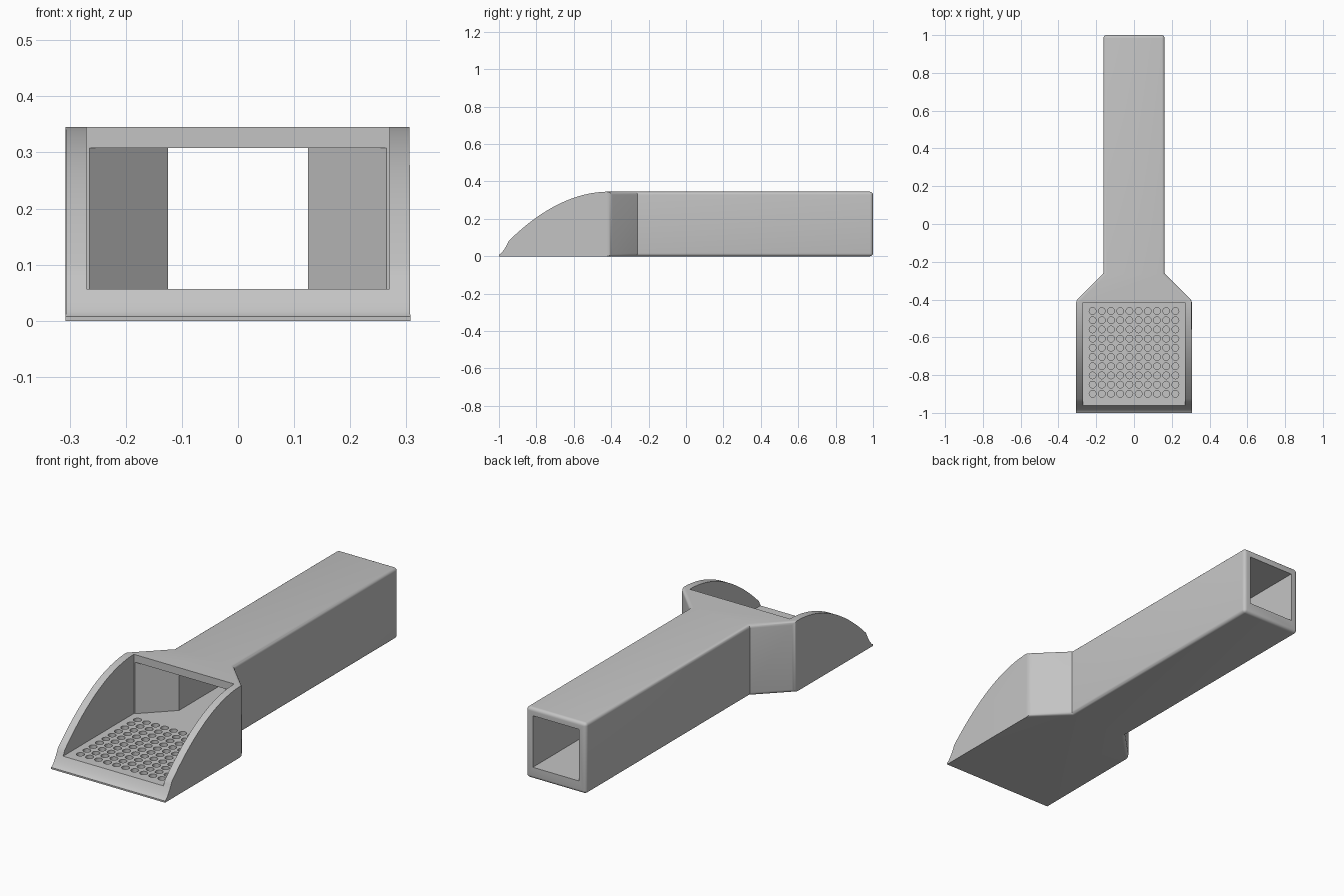
import bpy, bmesh, math
from mathutils import Matrix, Vector

cube = bpy.data.objects.get("Cube")
if cube:
    bpy.data.objects.remove(cube, do_unlink=True)

HEIGHT, FLOOR, CEILING = 0.345, 0.057, 0.308
FLARE_Y, NECK_Y = -0.405, -0.26

grey = bpy.data.materials.new("light grey")
grey.use_nodes = True
colour = (0.55, 0.55, 0.55, 1)
grey.diffuse_color = colour
grey.node_tree.nodes["Principled BSDF"].inputs["Base Color"].default_value = colour


def prism(points, offset):
    """Closed bmesh from a polygon of 3D points swept by offset."""
    bm = bmesh.new()
    face = bm.faces.new([bm.verts.new(p) for p in points])
    swept = bmesh.ops.extrude_face_region(bm, geom=[face])["geom"]
    verts = [v for v in swept if isinstance(v, bmesh.types.BMVert)]
    bmesh.ops.translate(bm, verts=verts, vec=offset)
    bmesh.ops.recalc_face_normals(bm, faces=bm.faces)
    return bm


def make_object(name, bm):
    mesh = bpy.data.meshes.new(name)
    bm.to_mesh(mesh)
    bm.free()
    mesh.materials.append(grey)
    obj = bpy.data.objects.new(name, mesh)
    bpy.context.collection.objects.link(obj)
    return obj


def plan(wide, narrow, front, flare, neck, back, z):
    """Mirrored top outline: wide scoop, flare, narrow handle."""
    half = [(wide, front), (wide, flare), (narrow, neck), (narrow, back)]
    return ([Vector((x, y, z)) for x, y in half]
            + [Vector((-x, y, z)) for x, y in reversed(half)])


# Outer body with rounded handle and flare edges
bm = prism(plan(0.307, 0.162, -1, FLARE_Y, NECK_Y, 1, 0), (0, 0, HEIGHT))
rounded = []
for e in bm.edges:
    a, b = (v.co for v in e.verts)
    behind = min(a.y, b.y) > FLARE_Y - 0.01
    upright = abs(a.z - b.z) > 0.1
    concave = upright and abs(a.y - NECK_Y) < 0.01
    if behind and not concave:
        rounded.append(e)
bmesh.ops.bevel(bm, geom=rounded, offset=0.016, segments=5, profile=0.5,
                affect='EDGES', clamp_overlap=True)
body = make_object("scoop_body", bm)

# Hollow channel through flare and handle
channel = make_object("channel_cutter", prism(
    plan(0.27, 0.125, -1.2, FLARE_Y - 0.015, NECK_Y - 0.015, 1.2, FLOOR),
    (0, 0, CEILING - FLOOR)))

# Open top of the scoop
opening = make_object("opening_cutter", prism(
    [(x, y, FLOOR) for x, y in ((-0.27, -1.2), (0.27, -1.2), (0.27, -0.415), (-0.27, -0.415))],
    (0, 0, 0.6)))

# Curved side profile: concave lip, then a rising arch
profile = [(-1.2, 0.6), (-1.2, 0.008)]
for i in range(9):
    s = i / 8
    profile.append((-1 + 0.053 * s, 0.008 + 0.075 * s ** 1.5))
for i in range(1, 25):
    t = i / 24
    profile.append((-0.947 + 0.537 * t, 0.083 + 0.2625 * (1 - (1 - t) ** 2)))
profile.append((-0.41, 0.6))
slope = make_object("slope_cutter", prism([(-0.5, y, z) for y, z in profile], (1, 0, 0)))

# Grid of shallow round dimples in the scoop floor
bm = bmesh.new()
for i in range(10):
    for j in range(10):
        x, y = (i - 4.5) * 0.0487, -0.68 + (j - 4.5) * 0.0487
        bmesh.ops.create_cone(bm, cap_ends=True, segments=20, radius1=0.018,
                              radius2=0.018, depth=0.06,
                              matrix=Matrix.Translation((x, y, FLOOR + 0.01)))
dimples = make_object("dimple_cutter", bm)

# Carve the body, then drop the cutters
cutters = [channel, slope, opening, dimples]
for cutter in cutters:
    cutter.hide_render = True
    mod = body.modifiers.new(cutter.name, 'BOOLEAN')
    mod.operation = 'DIFFERENCE'
    mod.solver = 'EXACT'
    mod.object = cutter

bpy.ops.object.select_all(action='DESELECT')
bpy.context.view_layer.objects.active = body
body.select_set(True)
for mod in list(body.modifiers):
    bpy.ops.object.modifier_apply(modifier=mod.name)
for cutter in cutters:
    bpy.data.objects.remove(cutter, do_unlink=True)
bpy.ops.object.shade_smooth_by_angle(angle=math.radians(30))
